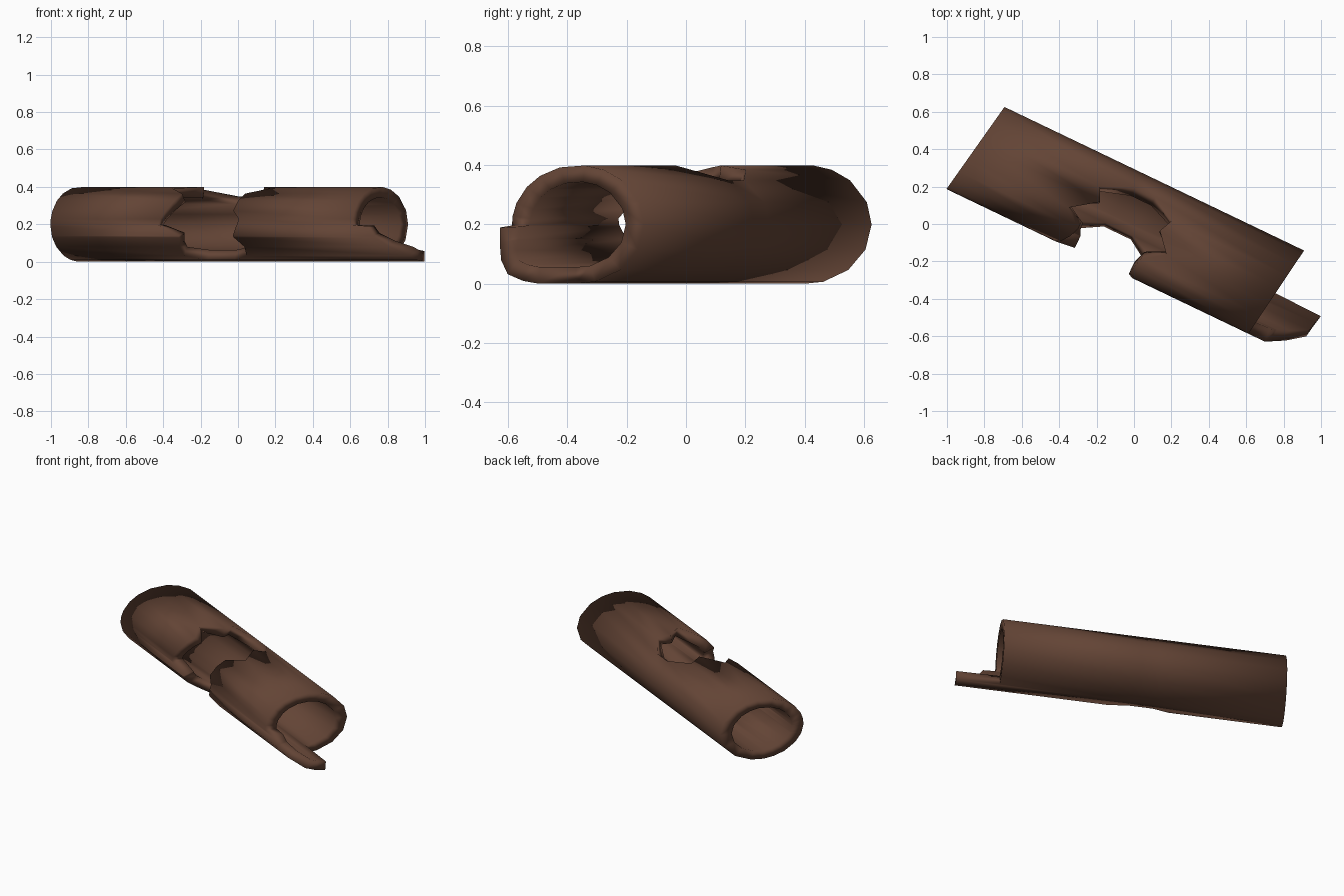
import bpy, bmesh, math

if "Cube" in bpy.data.objects:
    bpy.data.objects.remove(bpy.data.objects["Cube"])

# Log axis in plan, outer / inner ellipse radii
A = math.radians(-25.6)
OUTER, INNER, ZC = (0.265, 0.20), (0.192, 0.144), 0.20

# Columns round the log: angle, hole left, hole right, splinter end (None = plain sawn end)
COLS = [
    (0, -.10, .02, None), (22, -.10, .02, None), (48, -.08, .04, None),
    (67, -.25, .175, None), (84, -.215, .14, None), (106, -.355, .227, None),
    (125, -.258, .114, None), (141, -.28, .10, None), (159, -.31, .09, None),
    (172, -.335, .13, None), (181, -.35, .12, None), (183, -.33, .115, .90),
    (198, -.23, .09, .925), (201, -.23, .095, .935), (217, -.245, .14, 1.0),
    (237, -.25, .12, 1.09), (252, -.14, .02, 1.10), (266, -.12, .02, 1.113),
    (268, -.12, .02, None), (285, -.12, .02, None), (310, -.12, .02, None),
    (335, -.12, .02, None)]
HOLE = (48, 252)   # angular range of the knot hole

bm = bmesh.new()


def shell(r):
    """Four stations (left end, hole left, hole right, right end) per column."""
    grid = []
    for ang, ul, ur, end in COLS:
        t = math.radians(ang)
        v, z = r[0] * math.cos(t), ZC + r[1] * math.sin(t)
        us = (-.94 + .17 * v, ul, ur, .843 + .145 * v if end is None else end)
        grid.append([bm.verts.new((u * math.cos(A) - v * math.sin(A),
                                   u * math.sin(A) + v * math.cos(A), z)) for u in us])
    return grid


outer, inner = shell(OUTER), shell(INNER)
n = len(COLS)


def wall(i, a, j, b):
    """Close the wood thickness between two grid points."""
    bm.faces.new((outer[i][a], outer[j][b], inner[j][b], inner[i][a]))


for i in range(n):
    j = (i + 1) % n
    in_hole = HOLE[0] <= COLS[i][0] < HOLE[1]
    for s in range(3):
        if s == 1 and in_hole:
            continue
        for g in (outer, inner):
            bm.faces.new((g[i][s], g[i][s + 1], g[j][s + 1], g[j][s]))
    # sawn ends and splinter rim
    wall(i, 0, j, 0)
    wall(i, 3, j, 3)
    # broken edges of the hole
    if in_hole:
        wall(i, 1, j, 1)
        wall(i, 2, j, 2)
    if COLS[i][0] in HOLE:
        wall(i, 1, i, 2)

bmesh.ops.recalc_face_normals(bm, faces=bm.faces)
for f in bm.faces:
    f.smooth = True

mesh = bpy.data.meshes.new("hollow_log")
bm.to_mesh(mesh)
bm.free()
log = bpy.data.objects.new("hollow_log", mesh)
bpy.context.collection.objects.link(log)

# Dark brown bark
mat = bpy.data.materials.new("dark brown bark")
mat.diffuse_color = (0.125, 0.058, 0.036, 1)
mat.use_nodes = True
mat.node_tree.nodes["Principled BSDF"].inputs["Base Color"].default_value = mat.diffuse_color
mesh.materials.append(mat)
